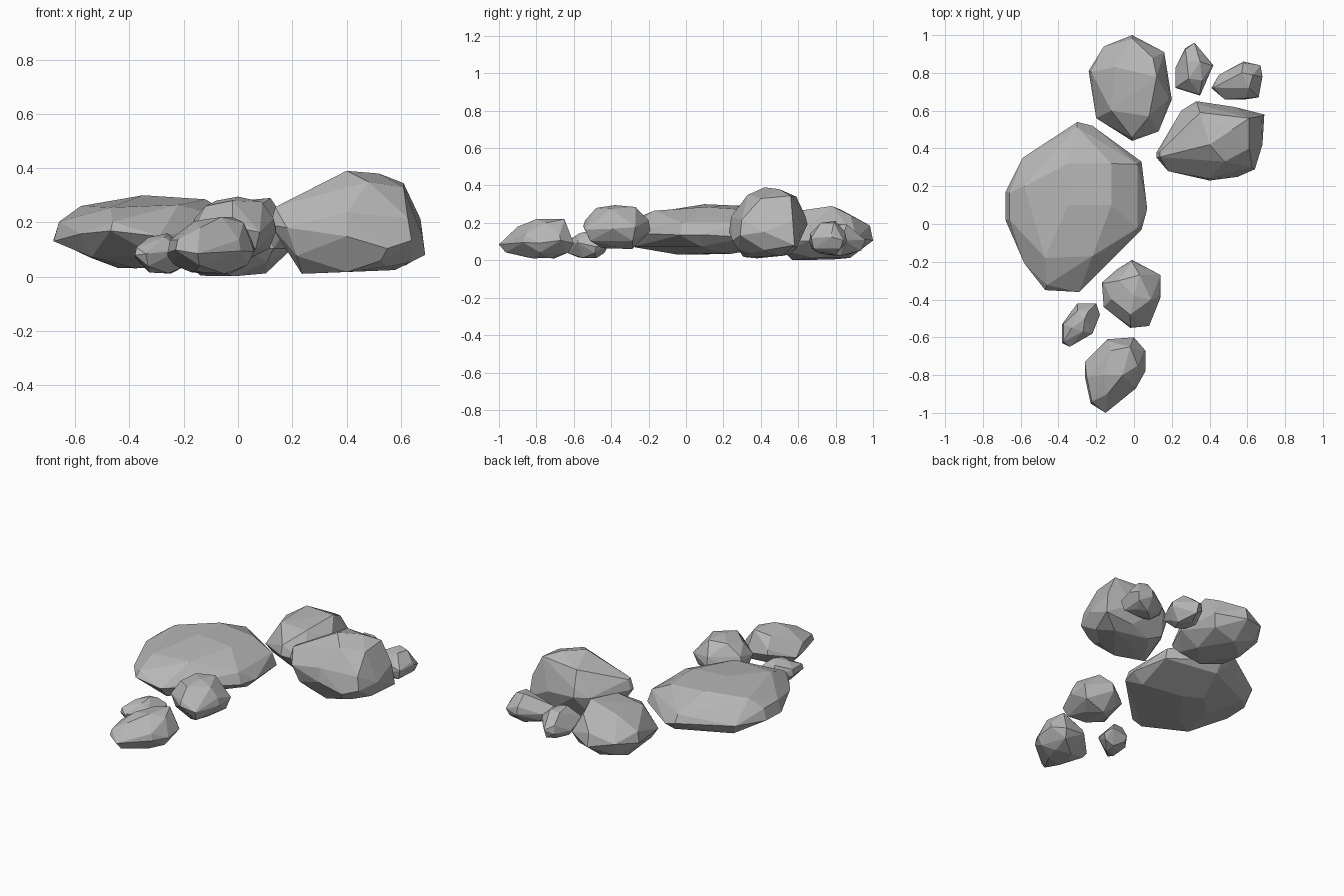
import bpy, bmesh, math, random
from mathutils import Vector

cube = bpy.data.objects.get("Cube")
if cube:
    bpy.data.objects.remove(cube, do_unlink=True)

stone = bpy.data.materials.new("stone grey")
stone.use_nodes = True
grey = (0.47, 0.47, 0.47, 1)
stone.diffuse_color = grey
stone.node_tree.nodes["Principled BSDF"].inputs["Base Color"].default_value = grey


def rock(name, outline, crown, floor, belt, base_size=0.45, tilt=(0, 0), seed=1):
    """Faceted boulder: hull of a base ring, a belt at the widest outline and the crown points."""
    rng = random.Random(seed)
    points = [Vector((x, y, 0)) for x, y in outline]
    middle = sum(points, Vector()) / len(points)
    top = max(z for x, y, z in crown)
    height = top - floor
    bm = bmesh.new()

    def add(spot, z):
        bm.verts.new((spot.x, spot.y, min(max(z, floor), top)))

    for i, p in enumerate(points):
        out = p - middle
        level = belt + tilt[0] * out.x + tilt[1] * out.y
        add(p, level + rng.uniform(-0.1, 0.1) * height)
        # Alternate corners carry the shoulder, the underside and the base
        if i % 2 == 0:
            add(middle.lerp(p, 0.94), level + 0.35 * (top - level))
            add(middle.lerp(p, base_size), floor + rng.uniform(0, 0.08) * height)
        else:
            add(middle.lerp(p, 0.84), level - 0.6 * (level - floor))
    for x, y, z in crown:
        add(Vector((x, y, 0)), z)
    hull = bmesh.ops.convex_hull(bm, input=bm.verts)
    loose = {v for v in hull["geom_interior"] + hull["geom_unused"] if isinstance(v, bmesh.types.BMVert)}
    bmesh.ops.delete(bm, geom=list(loose), context="VERTS")
    # Merge nearly level triangles into broad facets
    bmesh.ops.dissolve_limit(bm, angle_limit=math.radians(8), verts=bm.verts, edges=bm.edges)
    bmesh.ops.recalc_face_normals(bm, faces=bm.faces)
    mesh = bpy.data.meshes.new(name)
    bm.to_mesh(mesh)
    bm.free()
    mesh.materials.append(stone)
    bpy.context.collection.objects.link(bpy.data.objects.new(name, mesh))


# Broad slab at the left
rock("large_slab",
     [(-.68, .17), (-.59, .35), (-.3, .54), (-.22, .52), (.04, .33), (.07, .08),
      (.04, -.03), (-.29, -.36), (-.47, -.35), (-.58, -.21), (-.68, .02)],
     [(-.58, .2, .26), (-.35, .32, .29), (-.35, .1, .3), (-.47, -.18, .255),
      (-.22, -.17, .265), (-.12, .1, .285), (-.12, .32, .27)],
     floor=.02, belt=.15, base_size=.32, seed=3)

# Tallest boulder at the right
rock("tall_boulder",
     [(.12, .38), (.25, .6), (.33, .65), (.53, .62), (.69, .58), (.68, .42),
      (.64, .29), (.55, .25), (.4, .23), (.18, .28), (.12, .35)],
     [(.28, .52, .31), (.4, .42, .39), (.52, .5, .38), (.61, .56, .345),
      (.61, .4, .33), (.48, .33, .35), (.35, .59, .34)],
     floor=.01, belt=.15, base_size=.6, tilt=(-.12, 0), seed=5)

# Boulder at the back
rock("back_boulder",
     [(-.24, .81), (-.16, .94), (-.01, 1), (.16, .91), (.2, .66), (.13, .49),
      (-.01, .44), (-.2, .56)],
     [(-.1, .83, .27), (.12, .78, .29), (.1, .88, .24), (-.12, .6, .25),
      (.08, .57, .26), (0, .7, .28)],
     floor=0, belt=.13, base_size=.55, seed=7)

# Two pebbles at the back
rock("back_pebble_inner",
     [(.22, .72), (.22, .83), (.27, .93), (.32, .96), (.42, .84), (.39, .77), (.35, .68)],
     [(.28, .86, .19), (.35, .86, .19), (.29, .77, .2), (.36, .76, .18)],
     floor=.02, belt=.1, seed=2)
rock("back_pebble_outer",
     [(.41, .72), (.45, .79), (.58, .86), (.67, .84), (.68, .78), (.66, .67), (.59, .66), (.48, .66)],
     [(.5, .75, .18), (.57, .8, .21), (.63, .79, .2), (.61, .72, .2)],
     floor=.03, belt=.11, seed=4)

# Raised stone in front of the slab
rock("middle_stone",
     [(-.17, -.31), (-.09, -.24), (-.01, -.19), (.14, -.27), (.14, -.39), (.08, -.54),
      (-.02, -.55), (-.16, -.44)],
     [(-.08, -.3, .28), (.03, -.27, .285), (.09, -.4, .275), (-.02, -.48, .28),
      (-.12, -.4, .26), (0, -.38, .295)],
     floor=.06, belt=.17, seed=6)

# Front stone and its pebble
rock("front_pebble",
     [(-.38, -.53), (-.3, -.42), (-.2, -.42), (-.18, -.48), (-.22, -.58), (-.34, -.65), (-.38, -.63)],
     [(-.33, -.55, .145), (-.26, -.5, .16), (-.24, -.46, .145), (-.3, -.46, .14), (-.27, -.57, .145)],
     floor=.01, belt=.08, seed=8)
rock("front_stone",
     [(-.26, -.81), (-.26, -.73), (-.14, -.61), (0, -.6), (.06, -.67), (.06, -.78),
      (.01, -.87), (-.15, -1), (-.23, -.95)],
     [(-.16, -.8, .205), (-.06, -.8, .22), (-.02, -.65, .22), (-.12, -.67, .2),
      (.02, -.75, .2), (-.14, -.9, .18)],
     floor=.01, belt=.09, seed=9)
